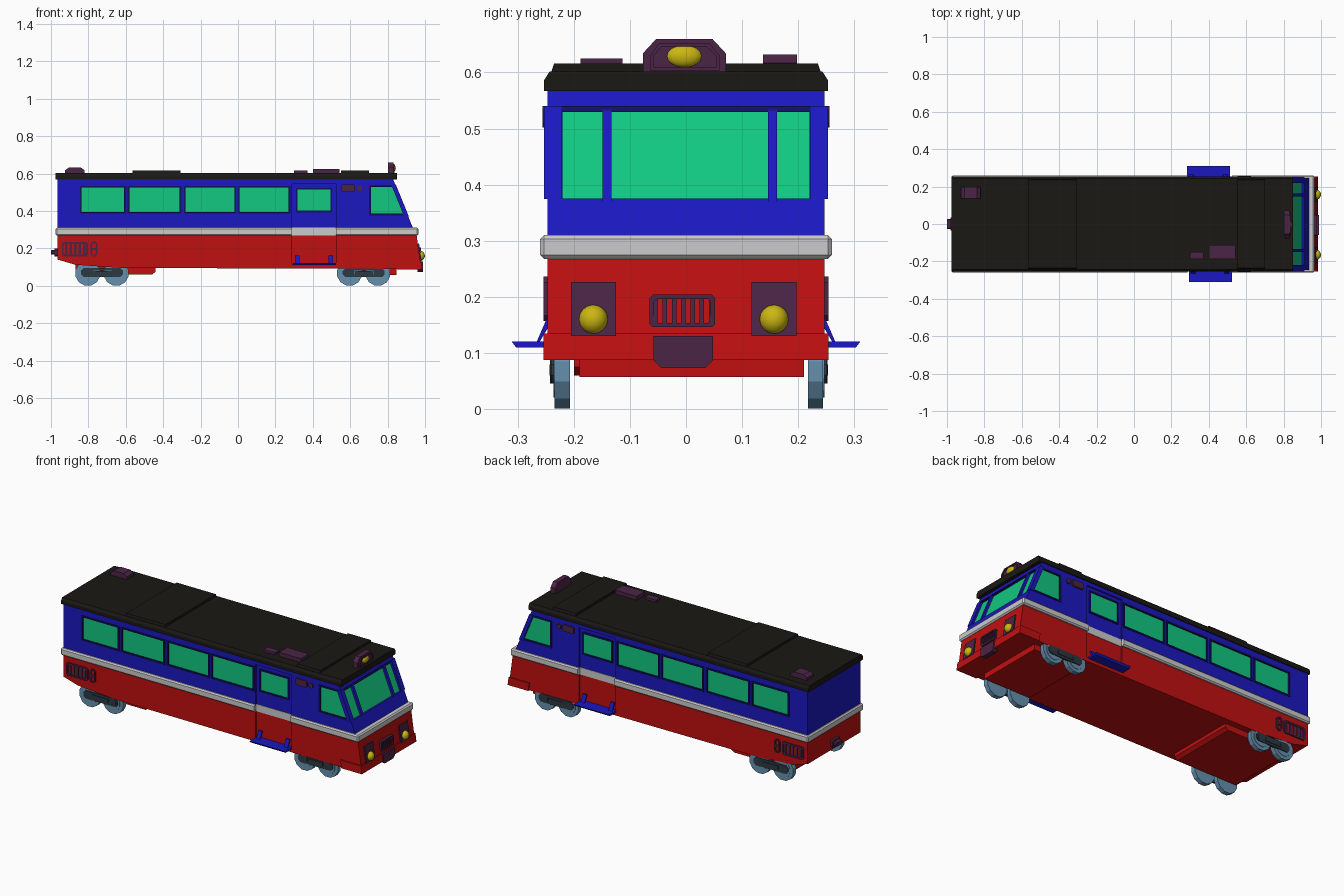
import bpy, bmesh, math
from mathutils import Matrix

if "Cube" in bpy.data.objects:
    bpy.data.objects.remove(bpy.data.objects["Cube"])

COL = {"blue": (.011, .009, .53), "navy": (.005, .005, .13), "red": (.53, .005, .005),
       "glass": (.006, .58, .22), "black": (.011, .009, .007), "plum": (.07, .018, .06),
       "yellow": (.6, .47, .006), "steel": (.13, .28, .42), "dark": (.025, .04, .055)}
MATS = {}
for k, c in COL.items():
    MATS[k] = bpy.data.materials.new(k)
    MATS[k].diffuse_color = (*c, 1)


def finish(name, bm, mat):
    bmesh.ops.recalc_face_normals(bm, faces=bm.faces)
    me = bpy.data.meshes.new(name)
    bm.to_mesh(me)
    bm.free()
    ob = bpy.data.objects.new(name, me)
    bpy.context.collection.objects.link(ob)
    if mat:
        me.materials.append(MATS[mat])
    return ob


def place(p, t, axis):
    return (p[0], t, p[1]) if axis == "y" else (t, p[0], p[1])


def prism(name, pts, a, b, mat=None, axis="y", hole=0):
    """Extrude a profile from a to b; hole > 0 leaves a ring of that width."""
    bm = bmesh.new()
    n = len(pts)
    loops = [pts]
    if hole:
        us, vs = [p[0] for p in pts], [p[1] for p in pts]
        cu, cv = (max(us) + min(us)) / 2, (max(vs) + min(vs)) / 2
        fu = 1 - 2 * hole / (max(us) - min(us))
        fv = 1 - 2 * hole / (max(vs) - min(vs))
        loops.append([(cu + (u - cu) * fu, cv + (v - cv) * fv) for u, v in pts])
    rings = [[[bm.verts.new(place(p, t, axis)) for p in lp] for t in (a, b)] for lp in loops]
    for r in rings:
        for i in range(n):
            j = (i + 1) % n
            bm.faces.new((r[0][i], r[0][j], r[1][j], r[1][i]))
    for e in (0, 1):
        if hole:
            for i in range(n):
                j = (i + 1) % n
                bm.faces.new((rings[0][e][i], rings[0][e][j], rings[1][e][j], rings[1][e][i]))
        else:
            bm.faces.new(rings[0][e])
    return finish(name, bm, mat)


def rect(u0, u1, v0, v1, c=0):
    """Rectangle profile, corners cut by c."""
    if not c:
        return [(u0, v0), (u1, v0), (u1, v1), (u0, v1)]
    return [(u0 + c, v0), (u1 - c, v0), (u1, v0 + c), (u1, v1 - c),
            (u1 - c, v1), (u0 + c, v1), (u0, v1 - c), (u0, v0 + c)]


def circle(cu, cv, r, n=12):
    return [(cu + r * math.cos((i + .5) * math.tau / n), cv + r * math.sin((i + .5) * math.tau / n)) for i in range(n)]


def slab(name, xf, y0, y1, z0, z1, d0, d1, mat=None):
    """Plate lying on a sloping front xf(z), between depths d0 and d1."""
    return prism(name, [(xf(z0) + d0, z0), (xf(z0) + d1, z0), (xf(z1) + d1, z1), (xf(z1) + d0, z1)], y0, y1, mat)


def ball(name, loc, size, mat):
    bm = bmesh.new()
    bmesh.ops.create_uvsphere(bm, u_segments=14, v_segments=8, radius=1,
                              matrix=Matrix.Translation(loc) @ Matrix.Diagonal((*size, 1)))
    ob = finish(name, bm, mat)
    ob.data.shade_smooth()
    return ob


def cut(ob, cutter):
    bpy.context.view_layer.objects.active = ob
    m = ob.modifiers.new("cut", "BOOLEAN")
    m.object, m.solver = cutter, "EXACT"
    bpy.ops.object.modifier_apply(modifier=m.name)


screen = lambda z: .935 - .4086 * (z - .31)
nose = lambda z: .955 + (.27 - z) * .139

# main body: red lower, blue upper, grey belt
lower = prism("lower_body", [(-.965, .28), (-.965, .14), (-.87, .112), (-.62, .095),
                             (nose(.09), .09), (nose(.28), .28)], -.247, .247, "red")
upper = prism("upper_body", [(-.965, .3), (screen(.3), .3), (screen(.575), .575), (-.965, .575)],
              -.247, .247, "blue")
belt = prism("belt_stripe", rect(-.976, .964, .268, .31), -.26, .26)
bev = belt.modifiers.new("bevel", "BEVEL")
bev.width, bev.segments = .007, 1
bpy.context.view_layer.objects.active = belt
bpy.ops.object.modifier_apply(modifier="bevel")

# recesses for doors and windows
windows = [rect(a, b, .385, .533) for a, b in
           ((-.846, -.6), (-.59, -.303), (-.29, -.011), (-.001, .28))]
windows.append([(.701, .376), (.893, .376), (.829, .538), (.701, .538)])
cutters = []
for s in (-1, 1):
    for ob, depth in ((lower, .238), (upper, .238), (belt, .2405)):
        door = prism("door_cutter", rect(.287, .523, .115, .545), s * depth, s * .3)
        cutters.append(door)
        cut(ob, door)
    for w in windows:
        c = prism("window_cutter", w, s * .236, s * .3)
        cutters.append(c)
        cut(upper, c)
c = slab("screen_cutter", screen, -.22, .22, .375, .53, -.016, .05)
cutters.append(c)
cut(upper, c)
for c in cutters:
    bpy.data.objects.remove(c)

# parts on both sides
for s, side in ((-1, "right"), (1, "left")):
    for i, w in enumerate(windows):
        prism(f"{side}_window_{i}", w, s * .232, s * .242, "glass")
        prism(f"{side}_window_frame_{i}", w, s * .235, s * .251, "navy", hole=.009)
    prism(f"{side}_door_window", rect(.317, .495, .4, .515), s * .23, s * .241, "glass")
    prism(f"{side}_door_window_frame", rect(.309, .503, .392, .523), s * .23, s * .245, "navy", hole=.009)
    # door step with brackets
    x0 = .293 if s < 0 else .283
    prism(f"{side}_step", [(s * .235, .11), (s * .303, .11), (s * .311, .121), (s * .235, .121)],
          x0, x0 + .23, "blue", "x")
    for k, bx in enumerate((x0 + .012, x0 + .192)):
        prism(f"{side}_step_bracket_{k}", [(s * .262, .118), (s * .267, .118), (s * .248, .162), (s * .236, .162)],
              bx, bx + .024, "blue", "x")
    # side vents and marker lamps
    prism(f"{side}_vent_frame", rect(-.942, -.802, .157, .233, .008), s * .24, s * .254, "plum", hole=.01)
    for k in range(5):
        x = -.925 + k * .024
        prism(f"{side}_vent_slat_{k}", rect(x, x + .013, .165, .225), s * .24, s * .252, "plum")
    prism(f"{side}_filler_frame", rect(-.788, -.752, .157, .236, .01), s * .24, s * .254, "plum", hole=.008)
    prism(f"{side}_filler_bar", rect(-.782, -.758, .19, .203), s * .24, s * .2535, "plum")
    prism(f"{side}_marker_lamp", rect(.553, .626, .502, .54, .006), s * .24, s * .256, "plum")
    prism(f"{side}_marker_button", rect(.638, .664, .506, .534, .006), s * .24, s * .254, "plum")
    # wheels and the link joining each pair
    for end, cx in (("rear", -.727), ("front", .672)):
        y = lambda d: .005 + s * d
        for k in (-1, 1):
            x = cx + k * .076
            prism(f"{side}_{end}_wheel_{k}", circle(x, .067, .068), y(.212), y(.239), "steel")
            prism(f"{side}_{end}_wheel_disc_{k}", circle(x, .067, .048), y(.22), y(.2415), "steel")
            prism(f"{side}_{end}_hub_{k}", circle(x, .07, .026, 8), y(.23), y(.247), "dark")
        prism(f"{side}_{end}_axle_link", rect(cx - .112, cx + .112, .046, .094, .014), y(.235), y(.246), "dark", hole=.013)
        prism(f"{side}_{end}_link_bar", rect(cx - .05, cx + .05, .06, .08), y(.235), y(.248), "dark")

# underframe
prism("rear_underframe", [(-.87, .13), (-.87, .072), (-.855, .06), (-.46, .06), (-.44, .075), (-.44, .13)], -.2, .21, "red")
prism("front_underframe", [(.53, .12), (.545, .057), (.848, .057), (.848, .12)], -.19, .21, "red")
slab("front_bumper", nose, -.254, .254, .088, .135, -.13, .004, "red")

# windscreen with pillars
slab("windscreen", screen, -.222, .222, .373, .532, -.03, -.01, "glass")
for i, y in enumerate((-.141, .154)):
    slab(f"screen_pillar_{i}", screen, y - .008, y + .008, .37, .535, -.02, .003, "blue")
for i, s in enumerate((-1, 1)):
    slab(f"corner_pillar_{i}", screen, s * .222, s * .253, .375, .54, -.022, .003, "blue")
slab("screen_top_trim", screen, -.222, .222, .53, .54, -.02, .003, "navy")

# nose: headlights, grille, coupler
for i, y in enumerate((-.165, .157)):
    slab(f"headlight_panel_{i}", nose, y - .04, y + .04, .13, .227, -.01, .007, "plum")
    ball(f"headlight_{i}", (.976, y, .16), (.024, .026, .026), "yellow")
prism("grille_frame", rect(-.065, .052, .146, .204, .006), .955, .979, "plum", "x", hole=.008)
for k in range(7):
    y = -.058 + k * .0165
    slab(f"grille_slat_{k}", nose, y, y + .008, .15, .2, -.01, .007, "plum")
prism("front_coupler", [(-.058, .13), (-.058, .087), (-.044, .073), (.034, .073), (.048, .087), (.048, .13)],
      .96, .988, "plum", "x")
prism("rear_coupler_plate", rect(-.035, .035, .157, .2, .008), -.98, -.96, "plum", "x")
prism("rear_coupler", rect(-.028, .028, .166, .19, .006), -1, -.97, "plum", "x")

# roof
prism("roof", [(-.253, .567), (.253, .567), (.253, .586), (.243, .602), (-.243, .602), (-.253, .586)],
      -.975, .85, "black", "x")
for i, (a, b) in enumerate(((-.563, -.308), (.552, .7))):
    prism(f"roof_panel_{i}", [(-.242, .595), (.242, .595), (.235, .616), (-.235, .616)], a, b, "black", "x")
prism("roof_vent", [(-.925, .6), (-.82, .6), (-.82, .617), (-.84, .632), (-.905, .632), (-.925, .617)], .137, .198, "plum")
prism("roof_box", rect(.4, .542, .6, .625), -.188, -.113, "plum")
prism("roof_box_small", rect(.3, .372, .6, .615), -.188, -.15, "plum")
prism("roof_lamp_housing", [(-.077, .6), (.071, .6), (.071, .634), (.047, .66), (-.053, .66), (-.077, .634)],
      .802, .832, "plum", "x")
prism("roof_lamp_rim", [(-.064, .604), (.06, .604), (.06, .63), (.042, .652), (-.048, .652), (-.064, .63)],
      .828, .838, "plum", "x", hole=.006)
ball("roof_lamp", (.83, -.003, .629), (.014, .032, .02), "yellow")

for m in bpy.data.materials:
    if m.users and not m.is_grease_pencil:
        m.use_nodes = True
        m.node_tree.nodes["Principled BSDF"].inputs["Base Color"].default_value = m.diffuse_color
